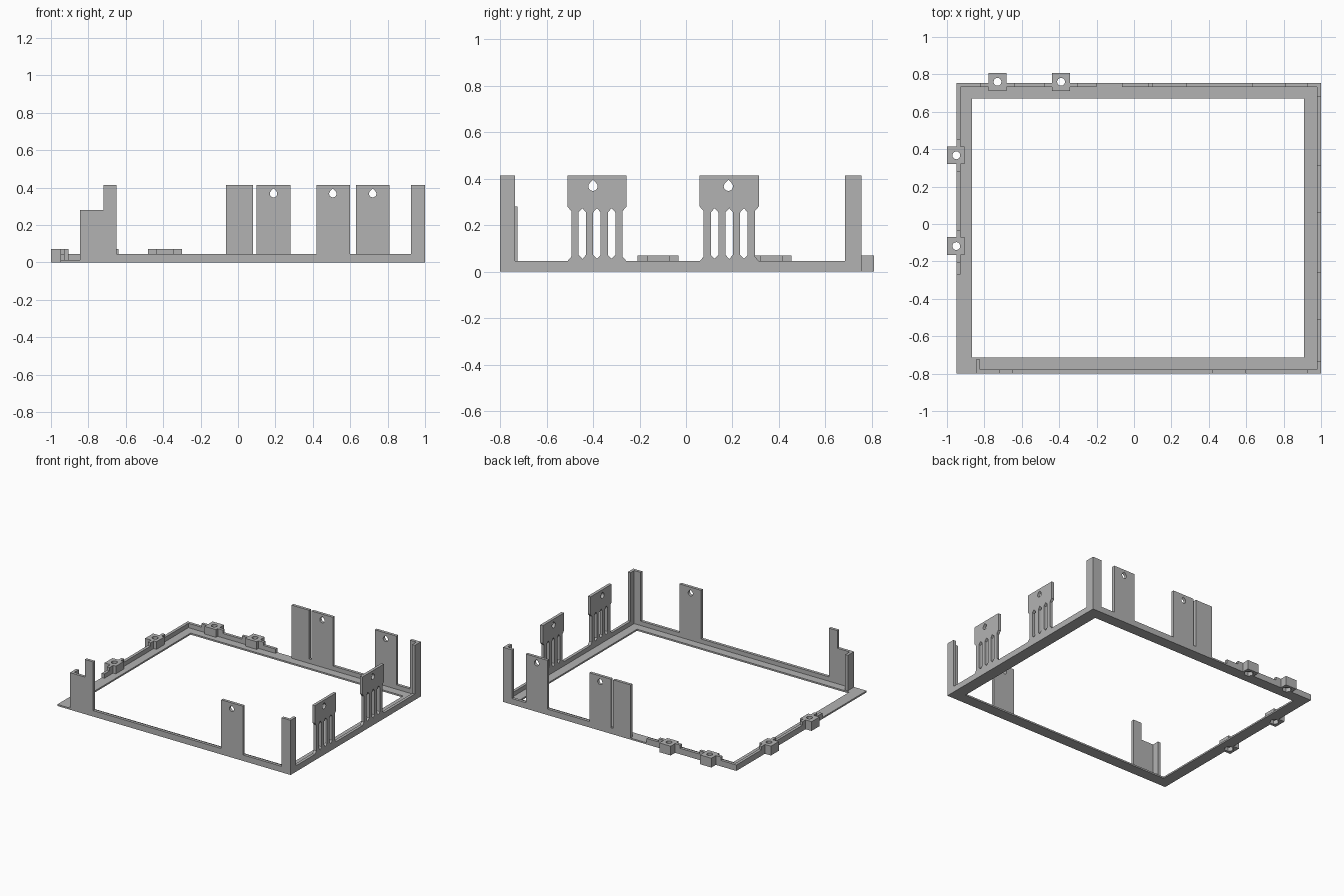
import bpy, bmesh, math
from mathutils import Matrix

cube = bpy.data.objects.get("Cube")
if cube:
    bpy.data.objects.remove(cube, do_unlink=True)

grey = bpy.data.materials.new("plain grey")
grey.use_nodes = True
grey.diffuse_color = (0.45, 0.45, 0.45, 1)
grey.node_tree.nodes["Principled BSDF"].inputs["Base Color"].default_value = grey.diffuse_color

# Drawing planes: profile axes (u, v) and extrusion axis mapped to the world
PLANES = {
    "xy": Matrix.Identity(4),
    "xz": Matrix.Rotation(math.pi / 2, 4, "X"),
    "yz": Matrix(((0, 0, 1, 0), (1, 0, 0, 0), (0, 1, 0, 0), (0, 0, 0, 1))),
}
LEFT, RIGHT, FRONT, BACK = -0.95, 1.0, -0.8, 0.755
WALL, FLANGE, RAIL, LUG, TALL = 0.022, 0.012, 0.045, 0.07, 0.413
SPAN = 0.0475


def plate(name, loops, plane, lo, hi):
    """Extrude an outline with holes from lo to hi along the plane's normal."""
    curve = bpy.data.curves.new(name, "CURVE")
    curve.dimensions = "2D"
    curve.fill_mode = "BOTH"
    curve.extrude = (hi - lo) / 2
    for loop in loops:
        spline = curve.splines.new("POLY")
        spline.points.add(len(loop) - 1)
        for point, (u, v) in zip(spline.points, loop):
            point.co = (u, v, 0, 1)
        spline.use_cyclic_u = True
    temp = bpy.data.objects.new(name + " outline", curve)
    bpy.context.collection.objects.link(temp)
    graph = bpy.context.evaluated_depsgraph_get()
    mesh = bpy.data.meshes.new_from_object(temp.evaluated_get(graph))
    bpy.data.objects.remove(temp, do_unlink=True)

    middle = (lo + hi) / 2
    shift = {"xy": (0, 0, middle), "xz": (0, middle, 0), "yz": (middle, 0, 0)}[plane]
    mesh.transform(Matrix.Translation(shift) @ PLANES[plane])
    bm = bmesh.new()
    bm.from_mesh(mesh)
    bmesh.ops.remove_doubles(bm, verts=bm.verts, dist=0.0002)
    bmesh.ops.recalc_face_normals(bm, faces=bm.faces)
    for face in bm.faces:
        face.smooth = False
    bm.to_mesh(mesh)
    bm.free()
    mesh.materials.clear()
    mesh.materials.append(grey)
    obj = bpy.data.objects.new(name, mesh)
    bpy.context.collection.objects.link(obj)
    return obj


def rect(u0, v0, u1, v1):
    return [(u0, v0), (u1, v0), (u1, v1), (u0, v1)]


def ring(u, v, r, sides=16):
    return [(u + r * math.cos(2 * math.pi * i / sides),
             v + r * math.sin(2 * math.pi * i / sides)) for i in range(sides)]


def teardrop(u, v=0.367, r=0.02):
    """Screw hole with a pointed top."""
    arc = [math.radians(a) for a in range(135, 406, 27)]
    return [(u + r * math.cos(a), v + r * math.sin(a)) for a in arc] + [(u, v + r * 1.41)]


def skyline(steps):
    """Wall silhouette from (start, end, height) steps."""
    top = []
    for start, end, height in steps:
        top += [(start, height), (end, height)]
    return [(steps[0][0], FLANGE)] + top + [(steps[-1][1], FLANGE)]


# Flat frame, notched where the screw lugs sit
back_lugs, left_lugs = [-0.39, -0.73], [0.367, -0.118]
outline = [(LEFT, FRONT), (RIGHT, FRONT), (RIGHT, BACK)]
for x in back_lugs:
    outline += [(x + SPAN, BACK), (x + SPAN, 0.712), (x - SPAN, 0.712), (x - SPAN, BACK)]
outline.append((LEFT, BACK))
for y in left_lugs:
    outline += [(LEFT, y + SPAN), (-0.905, y + SPAN), (-0.905, y - SPAN), (LEFT, y - SPAN)]
plate("base_flange", [outline, rect(-0.865, -0.715, 0.91, 0.67)], "xy", 0, FLANGE)

# Screw lugs with a hexagonal recess below
for side, spots in (("back", back_lugs), ("left", left_lugs)):
    for n, c in enumerate(spots, 1):
        if side == "back":
            hole, box = (c, 0.76), rect(c - SPAN, 0.712, c + SPAN, 0.808)
        else:
            hole, box = (-0.95, c), rect(-1, c - SPAN, -0.905, c + SPAN)
        plate(f"{side}_lug_base_{n}", [box, ring(*hole, 0.033, 6)], "xy", 0, 0.03)
        plate(f"{side}_lug_top_{n}", [box, ring(*hole, 0.021)], "xy", 0.03, LUG)

# Front wall with stepped post, tab and corner post
front = [(-0.845, -0.72, 0.28), (-0.72, -0.65, TALL), (-0.65, 0.42, RAIL),
         (0.42, 0.6, TALL), (0.6, 0.925, RAIL), (0.925, RIGHT, TALL)]
plate("front_wall", [skyline(front), teardrop(0.507)], "xz", FRONT, FRONT + WALL)
plate("front_post_return", [rect(FRONT + WALL, FLANGE, -0.725, 0.28)], "yz", -0.845, -0.823)

# Back wall: low rails around the lugs, then the tall tabs
b1, b2 = back_lugs[1], back_lugs[0]
back_runs = [
    [(LEFT, b1 - 0.09, RAIL), (b1 - 0.09, b1 - SPAN, LUG)],
    [(b1 + SPAN, b1 + 0.09, LUG), (b1 + 0.09, b2 - 0.09, RAIL), (b2 - 0.09, b2 - SPAN, LUG)],
    [(b2 + SPAN, b2 + 0.09, LUG), (b2 + 0.09, -0.2, RAIL)],
]
for n, run in enumerate(back_runs, 1):
    plate(f"back_rail_{n}", [skyline(run)], "xz", BACK - WALL, BACK)
tabs = [(-0.065, 0.08, TALL), (0.08, 0.1, RAIL), (0.1, 0.28, TALL), (0.28, 0.63, RAIL),
        (0.63, 0.81, TALL), (0.81, 0.925, RAIL), (0.925, RIGHT, TALL)]
plate("back_wall", [skyline(tabs), teardrop(0.19), teardrop(0.72)], "xz", BACK - WALL, BACK)

# Left rails
near, far = FRONT + WALL, BACK - WALL
l1, l2 = left_lugs[1], left_lugs[0]
left_runs = [
    [(-0.27, l1 - 0.09, RAIL), (l1 - 0.09, l1 - SPAN, LUG)],
    [(l1 + SPAN, l1 + 0.085, LUG), (l1 + 0.085, l2 - 0.087, RAIL), (l2 - 0.087, l2 - SPAN, LUG)],
    [(l2 + SPAN, l2 + 0.087, LUG), (l2 + 0.087, far, RAIL)],
]
for n, run in enumerate(left_runs, 1):
    plate(f"left_rail_{n}", [skyline(run)], "yz", LEFT, LEFT + WALL)

# Right wall with both corner posts
right = [(near, -0.735, TALL), (-0.735, 0.683, RAIL), (0.683, far, TALL)]
plate("right_wall", [skyline(right)], "yz", RIGHT - WALL, RIGHT)

# Slotted tabs on the right wall
for n, (c, hole) in enumerate(((-0.383, -0.4), (0.186, 0.182)), 1):
    half = [(0.127, RAIL), (0.11, 0.065), (0.11, 0.26), (0.127, 0.28), (0.127, TALL)]
    loops = [[(c + u, v) for u, v in half] + [(c - u, v) for u, v in reversed(half)]]
    for offset in (-0.063, 0, 0.063):
        s = c + offset
        loops.append([(s, 0.055), (s + 0.016, 0.072), (s + 0.016, 0.255),
                      (s, 0.273), (s - 0.016, 0.255), (s - 0.016, 0.072)])
    loops.append(teardrop(hole))
    plate(f"slotted_tab_{n}", loops, "yz", RIGHT - WALL, RIGHT)
